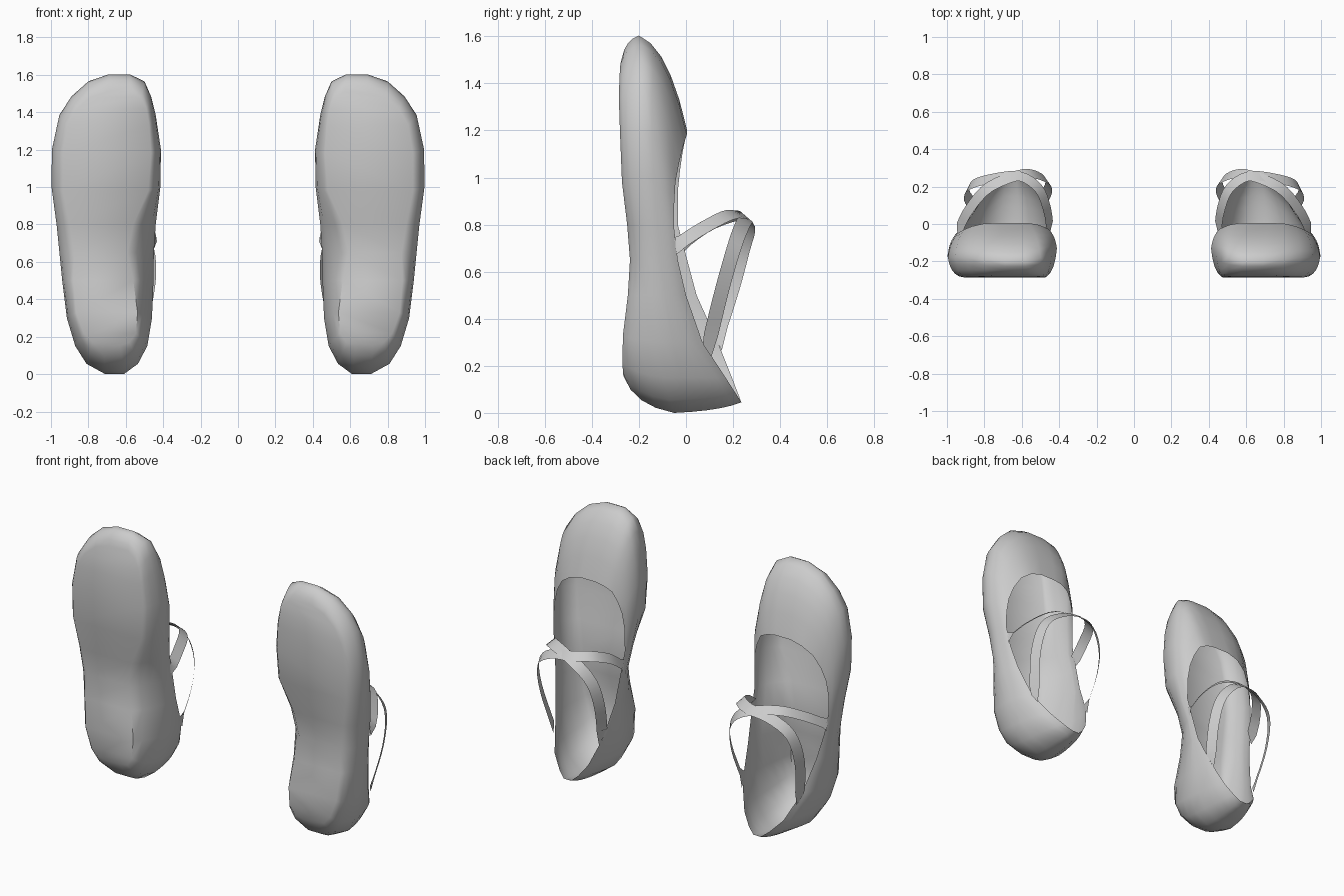
import bpy, bmesh
from mathutils import Vector

if "Cube" in bpy.data.objects:
    bpy.data.objects.remove(bpy.data.objects["Cube"])

mat = bpy.data.materials.new("grey_leather")
mat.diffuse_color = (0.6, 0.6, 0.6, 1)
mat.use_nodes = True
mat.node_tree.nodes["Principled BSDF"].inputs["Base Color"].default_value = mat.diffuse_color


def finish(name, bm):
    """Make a smooth object and mirror it into a pair."""
    me = bpy.data.meshes.new(name)
    bm.to_mesh(me)
    bm.free()
    me.materials.append(mat)
    ob = bpy.data.objects.new(name, me)
    bpy.context.collection.objects.link(ob)
    ob.modifiers.new("pair", 'MIRROR').use_mirror_merge = False
    bpy.context.view_layer.objects.active = ob
    ob.select_set(True)
    bpy.ops.object.shade_smooth_by_angle(angle=1.0)
    ob.select_set(False)


def curve(p, q, push, bulge, steps):
    """Curve from p to q that moves in y before it moves in x and z."""
    c = p.lerp(q, push)
    c.y = p.y + (q.y - p.y) * bulge
    return [p * (1 - t) ** 2 + c * 2 * t * (1 - t) + q * t * t
            for t in (i / steps for i in range(steps + 1))]


# Widest outline, toe to heel: z, inner x, outer x, inner y, outer y
OUTLINE = [(1.603, .58, .69, -.2, -.2), (1.565, .5, .8, -.18, -.19), (1.485, .465, .89, -.16, -.18),
           (1.385, .44, .955, -.15, -.18), (1.2, .412, .995, -.13, -.18), (1, .415, .997, -.13, -.17),
           (.8, .44, .97, -.09, -.15), (.65, .45, .955, -.04, -.14), (.5, .452, .94, -.01, -.12),
           (.3, .46, .915, -.02, -.1), (.15, .485, .87, -.05, -.09), (.055, .535, .81, -.06, -.07),
           (0, .61, .71, -.05, -.05)]
# Opening edge for the same rows: inner z, inner x, outer x, inner y, outer y, outer z
RIM = [(1.2, .62, .725, .005, .005, 1.2), (1.19, .565, .8, .005, .003, 1.18),
       (1.165, .515, .865, -.003, -.012, 1.135), (1.105, .483, .91, -.015, -.03, 1.06),
       (1.035, .46, .935, -.025, -.045, .98), (.94, .45, .948, -.035, -.05, .89),
       (.8, .447, .95, -.035, -.05, .78), (.65, .453, .93, .005, -.035, .65),
       (.5, .46, .9, .045, .0, .5), (.3, .485, .85, .135, .07, .3), (.15, .54, .79, .195, .168, .15),
       (.08, .59, .725, .222, .213, .08), (.045, .63, .68, .235, .235, .045)]
# Flat of the sole for the same rows: z, inner x, outer x, y
SOLE = [(1.51, .57, .7, -.272), (1.48, .52, .79, -.279), (1.42, .49, .86, -.283),
        (1.33, .475, .91, -.285), (1.18, .465, .935, -.28), (.98, .48, .935, -.272),
        (.8, .56, .9, -.25), (.65, .59, .875, -.238), (.5, .56, .88, -.247),
        (.33, .537, .865, -.268), (.22, .545, .825, -.27), (.17, .58, .78, -.268),
        (.155, .63, .72, -.265)]

# Shoe body: one skin from rim, round the sole, to the other rim
bm = bmesh.new()
rows = []
for i, (o, r, s) in enumerate(zip(OUTLINE, RIM, SOLE)):
    toe = i < 4
    halves = []
    for k in (1, 2):
        edge = Vector((o[k], o[k + 2], o[0]))
        rim = Vector((r[k], r[k + 2], r[0 if k == 1 else 5]))
        sole = Vector((s[k], s[3], s[0]))
        arch = k == 1 and 6 <= i <= 9
        halves.append(curve(edge, rim, .12 if toe else .2, .62 if toe else .7, 5)[::-1]
                      + curve(edge, sole, .25 if arch else .2, .6 if arch else .8, 4)[1:])
    rows.append([bm.verts.new(p) for p in halves[0] + halves[1][::-1]])
n = len(rows[0])
for a, b in zip(rows, rows[1:]):
    for j in range(n - 1):
        bm.faces.new((a[j], a[j + 1], b[j + 1], b[j]))
# Close the toe and the heel between the two halves
for row, flip in ((rows[0], False), (rows[-1], True)):
    for j in range(n // 2 - 1):
        f = (row[j], row[n - 1 - j], row[n - 2 - j], row[j + 1])
        bm.faces.new(f[::-1] if flip else f)
bmesh.ops.recalc_face_normals(bm, faces=bm.faces)
finish("shoe_body", bm)


def strap(name, pts, start, end, width=.033, steps=4):
    """Flat ribbon through the points; start and end set the cut along the rim."""
    p = [Vector(v) for v in pts]
    p = [p[0] * 2 - p[1]] + p + [p[-1] * 2 - p[-2]]
    path = []
    for a, b, c, d in zip(p, p[1:], p[2:], p[3:]):
        for i in range(steps):
            t = i / steps
            path.append(.5 * (2 * b + (c - a) * t + (2 * a - 5 * b + 4 * c - d) * t * t
                              + (3 * b - a - 3 * c + d) * t ** 3))
    path.append(p[-2])
    last = len(path) - 1
    bm = bmesh.new()
    pairs = []
    for i, v in enumerate(path):
        tan = path[min(i + 1, last)] - path[max(i - 1, 0)]
        side = (v - Vector((.68, .07, .6))).cross(tan).normalized() * width
        if i in (0, last):
            cut = Vector(end if i else start)
            side = cut if cut.dot(side) > 0 else -cut
        pairs.append((bm.verts.new(v - side), bm.verts.new(v + side)))
    for a, b in zip(pairs, pairs[1:]):
        bm.faces.new((a[0], b[0], b[1], a[1]))
    finish(name, bm)


# Crossed straps, each from the heel side over to the opposite forefoot side
strap("inner_heel_strap",
      [(.485, .13, .31), (.455, .2, .53), (.48, .245, .7), (.585, .268, .81),
       (.77, .2, .845), (.88, .08, .79), (.945, -.045, .71)],
      (-.008, -.022, .045), (0, -.005, .037))
strap("outer_heel_strap",
      [(.85, .09, .265), (.895, .155, .53), (.87, .21, .72), (.75, .245, .81), (.61, .255, .835),
       (.51, .19, .835), (.465, .08, .79), (.448, -.03, .71)],
      (.01, -.018, .027), (0, -.01, .037))
